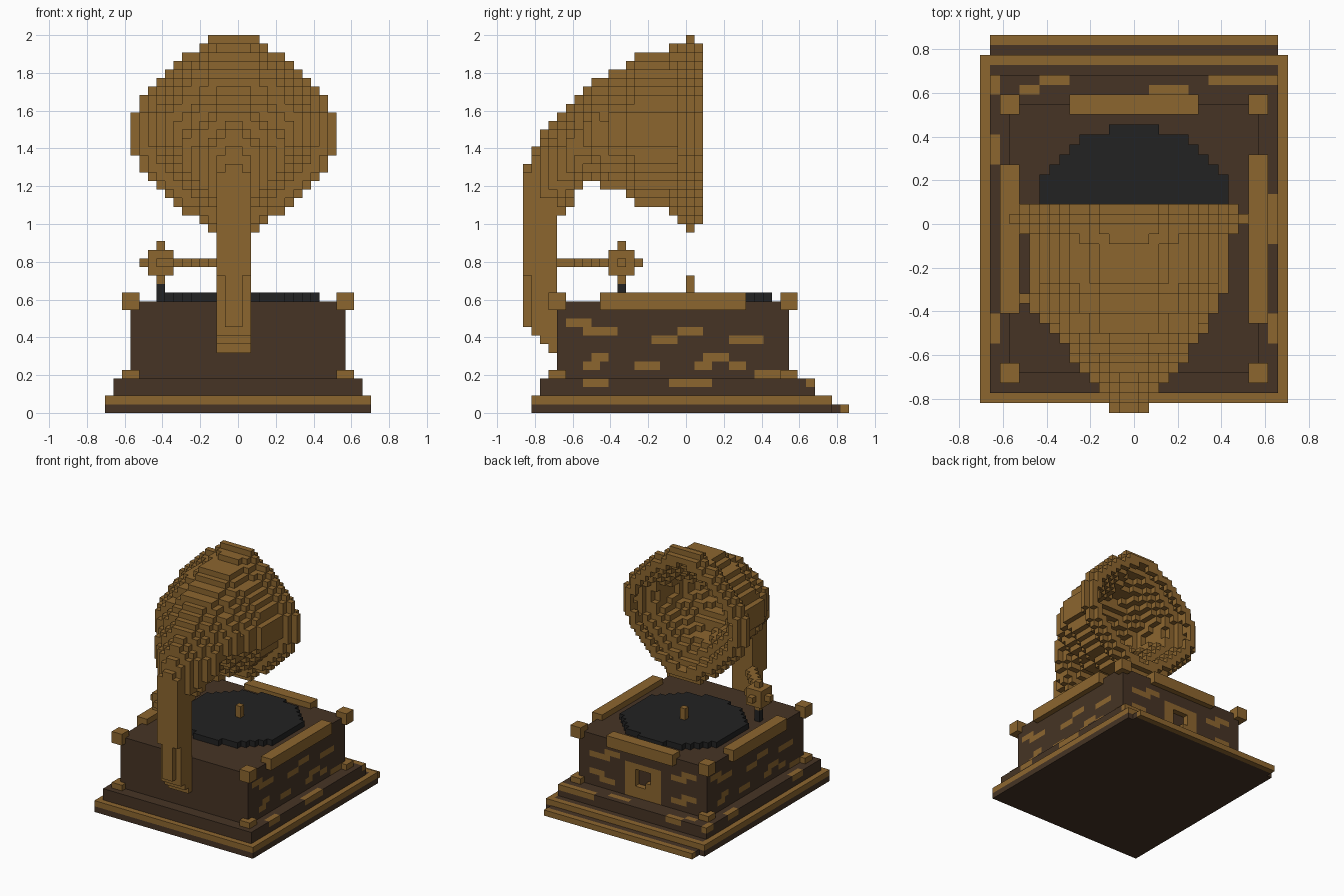
import bpy, bmesh

if "Cube" in bpy.data.objects:
    bpy.data.objects.remove(bpy.data.objects["Cube"], do_unlink=True)

V = 2 / 44                      # edge of one block
NX, NY = 31, 38                 # model size in blocks


def material(name, rgb):
    m = bpy.data.materials.new(name)
    m.use_nodes = True
    m.diffuse_color = (*rgb, 1)
    bsdf = m.node_tree.nodes["Principled BSDF"]
    bsdf.inputs["Base Color"].default_value = (*rgb, 1)
    bsdf.inputs["Roughness"].default_value = 0.8
    return m


MATS = [material("brass", (0.265, 0.133, 0.028)),
        material("dark_wood", (0.061, 0.034, 0.018)),
        material("black_vinyl", (0.016, 0.016, 0.016))]
BRASS, WOOD, BLACK = range(3)

# the four corners of a block face for each outward direction
SIDES = {
    (1, 0, 0): [(1, 0, 0), (1, 1, 0), (1, 1, 1), (1, 0, 1)],
    (-1, 0, 0): [(0, 0, 0), (0, 0, 1), (0, 1, 1), (0, 1, 0)],
    (0, 1, 0): [(0, 1, 0), (0, 1, 1), (1, 1, 1), (1, 1, 0)],
    (0, -1, 0): [(0, 0, 0), (1, 0, 0), (1, 0, 1), (0, 0, 1)],
    (0, 0, 1): [(0, 0, 1), (1, 0, 1), (1, 1, 1), (0, 1, 1)],
    (0, 0, -1): [(0, 0, 0), (0, 1, 0), (1, 1, 0), (1, 0, 0)],
}


def block(i, j, k, mat=BRASS):
    """Filled box of cells; each argument is a (start, end) range."""
    return {(a, b, c): mat for a in range(*i) for b in range(*j) for c in range(*k)}


def build(name, cells):
    """Mesh only the exposed faces of a set of cells."""
    bm, verts = bmesh.new(), {}
    for cell, mat in cells.items():
        for d, corners in SIDES.items():
            if tuple(c + s for c, s in zip(cell, d)) in cells:
                continue
            loop = []
            for corner in corners:
                p = tuple(c + s for c, s in zip(cell, corner))
                if p not in verts:
                    verts[p] = bm.verts.new(((p[0] - NX / 2) * V, (p[1] - NY / 2) * V, p[2] * V))
                loop.append(verts[p])
            bm.faces.new(loop).material_index = mat
    me = bpy.data.meshes.new(name)
    bm.to_mesh(me)
    bm.free()
    used = sorted(set(cells.values()))
    for m in used:
        me.materials.append(MATS[m])
    for f in me.polygons:
        f.material_index = used.index(f.material_index)
    ob = bpy.data.objects.new(name, me)
    bpy.context.collection.objects.link(ob)
    return ob


# --- plinth: wood slab with a brass rim and a small step at the back
plinth = block((0, 31), (1, 36), (0, 1), WOOD)
plinth |= block((0, 31), (1, 36), (1, 2), BRASS)
plinth |= block((1, 30), (2, 35), (1, 2), WOOD)
plinth |= block((1, 30), (36, 37), (0, 1), WOOD)
plinth |= block((1, 30), (37, 38), (0, 1), BRASS)
build("plinth", plinth)

# --- upper step with brass inlays along its top edge
step = block((1, 30), (2, 34), (2, 4), WOOD)
for a, b in [(7, 10), (17, 22), (33, 34)]:
    step |= block((29, 30), (a, b), (3, 4))
for a, b in [(7, 10), (25, 28), (32, 34)]:
    step |= block((1, 2), (a, b), (3, 4))
for a, b in [(6, 9), (23, 30)]:
    step |= block((a, b), (33, 34), (3, 4))
for a, b in [(4, 6), (17, 21)]:
    step |= block((a, b), (32, 33), (3, 4))
build("plinth_step", step)

# --- cabinet with inlays on the sides and back, and a framed opening at the back
SIDE_INLAY = [(5, 8, 10), (7, 11, 9), (15, 18, 8), (18, 21, 9), (24, 28, 8), (7, 9, 5),
              (8, 10, 6), (13, 16, 5), (20, 22, 5), (21, 24, 6), (24, 26, 5), (27, 30, 4)]
BACK_INLAY = [(5, 8, 10), (7, 10, 9), (22, 26, 9), (20, 23, 10), (23, 26, 6),
              (21, 24, 5), (5, 8, 6), (7, 10, 5)]
cabinet = block((3, 28), (4, 31), (4, 13), WOOD)
for a, b, k in SIDE_INLAY:
    cabinet |= block((27, 28), (a, b), (k, k + 1))
    cabinet |= block((3, 4), (35 - b, 35 - a), (k, k + 1))
for a, b, k in BACK_INLAY:
    cabinet |= block((a, b), (30, 31), (k, k + 1))
cabinet |= block((12, 19), (30, 31), (4, 10))
for cell in block((14, 17), (30, 31), (6, 9)):
    del cabinet[cell]
cabinet[(14, 30, 6)] = BRASS
build("cabinet", cabinet)

# --- corner blocks and top rails
for side, i in (("right", 2), ("left", 27)):
    for end, j in (("front", 3), ("back", 30)):
        build(f"{end}_{side}_foot_block", block((i, i + 2), (j, j + 2), (4, 5)))
        build(f"{end}_{side}_top_block", block((i, i + 2), (j, j + 2), (12, 14)))
build("left_rail", block((27, 29), (9, 26), (12, 14)))
build("right_rail", block((2, 4), (10, 25), (12, 14)))
build("back_rail", block((9, 22), (30, 32), (12, 14)))

# --- record and spindle
HALF = [9, 9, 9, 9, 9, 8, 7, 6, 5, 2]       # half width by distance from the centre row
record = {}
for dj in range(-9, 10):
    h = HALF[abs(dj)]
    record |= block((15 - h, 16 + h), (19 + dj, 20 + dj), (13, 14), BLACK)
build("record", record)
build("spindle", block((15, 16), (19, 20), (14, 16)))

# --- horn support column, tapering under at its foot
column = block((14, 16), (0, 1), (10, 29)) | block((13, 17), (0, 1), (16, 28))
for j, k in ((1, 9), (2, 8), (3, 7)):
    column |= block((13, 17), (j, j + 1), (k, 28))
build("horn_column", column)

# --- pickup arm running diagonally to a rounded head with a needle
arm = {}
for t in range(6):
    arm |= block((12 - t, 13 - t), (4 + t, 6 + t), (17, 18))
build("pickup_arm", arm)
head = block((5, 8), (10, 13), (16, 19))
for r in (-2, 2):
    head |= {(6 + r, 11, 17): BRASS, (6, 11 + r, 17): BRASS, (6, 11, 17 + r): BRASS}
build("pickup_head", head)
build("needle", block((6, 7), (11, 12), (13, 15), BLACK))

# --- horn: one stepped slice per row, hollowed as a funnel from the mouth
TOP = [31, 33, 34, 35, 36, 37, 38, 39, 39, 40, 40, 41, 42, 42, 42, 42, 43, 43, 44, 43]
BOTTOM = [23, 23, 23, 23, 24, 26, 27, 27, 26, 26, 26, 25, 24, 24, 24, 24, 23, 22, 21, 22]
WIDTH = [2, 3, 4, 5, 6, 6, 7, 8, 8, 9, 9, 10, 10, 10, 10, 10, 10, 11, 12, 11]


def inside(dx, dz, rx, rz):
    return rx > 0 and rz > 0 and (abs(dx) / rx) ** 1.5 + (abs(dz) / rz) ** 1.5 <= 1


horn = {}
for n, (top, bottom, w) in enumerate(zip(TOP, BOTTOM, WIDTH)):
    j, mid, rz = n + 1, (top + bottom) / 2, (top - bottom) / 2
    shrink = 1.2 + (20 - j) * 0.3
    for i in range(15 - w, 15 + w):
        for k in range(bottom, top):
            dx, dz = i + 0.5 - 15, k + 0.5 - mid
            hollow = j >= 8 and inside(dx, dz, w - shrink, rz - shrink)
            if inside(dx, dz, w + 0.3, rz + 0.3) and not hollow:
                horn[(i, j, k)] = BRASS
# dark throat at the bottom of the funnel
horn |= block((14, 16), (7, 8), (32, 34), BLACK)
build("horn", horn)
